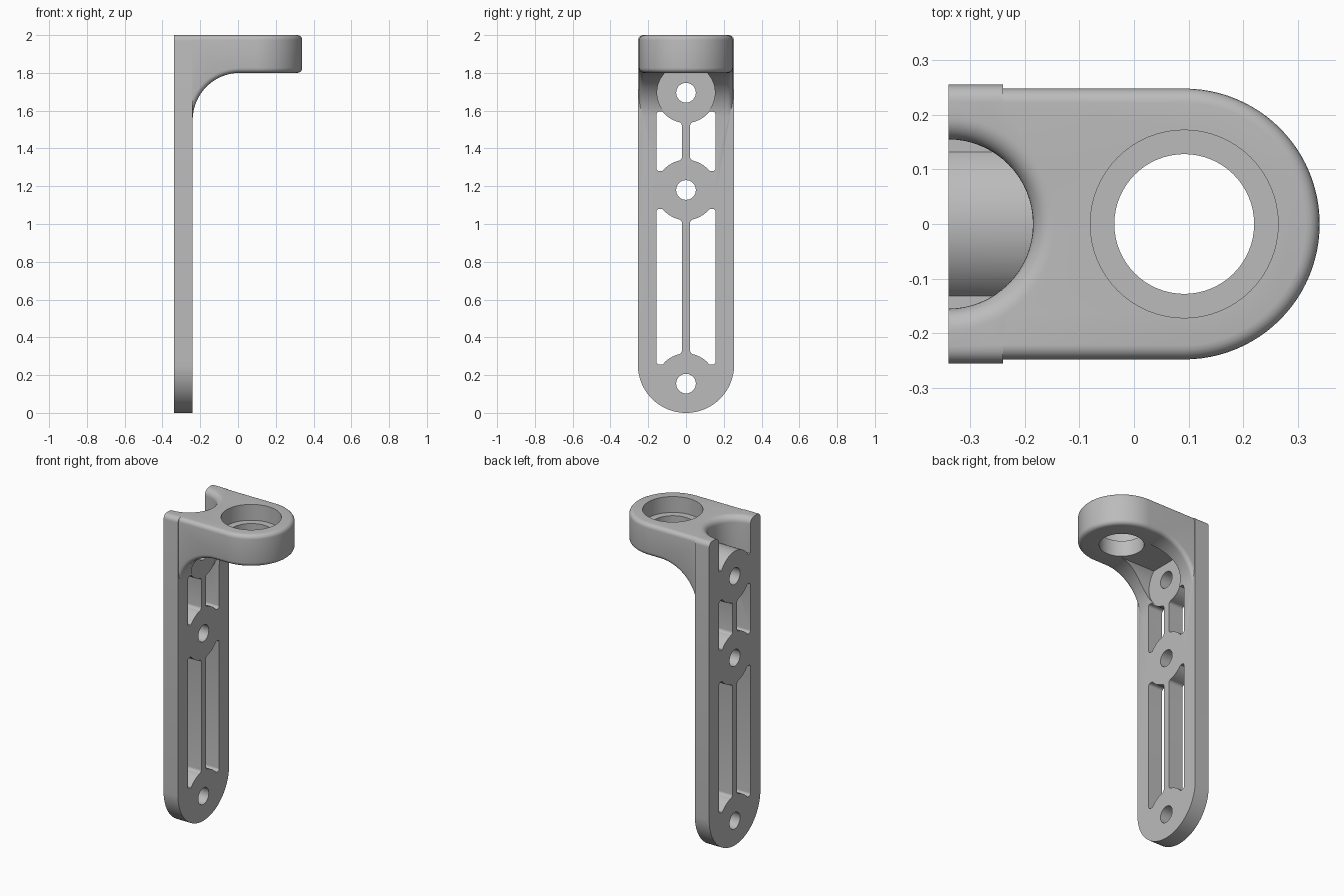
import bpy, bmesh
from math import pi, sin, cos, sqrt, radians
from mathutils import Vector

old = bpy.data.objects.get("Cube")
if old:
    bpy.data.objects.remove(old, do_unlink=True)

grey = bpy.data.materials.new("plain grey")
grey.use_nodes = True
grey.diffuse_color = (0.5, 0.5, 0.5, 1)
grey.node_tree.nodes["Principled BSDF"].inputs["Base Color"].default_value = (0.5, 0.5, 0.5, 1)


def arc(cu, cv, r, a0, a1, n=24):
    """Points on an arc, angles in degrees."""
    angles = [radians(a0 + (a1 - a0) * i / n) for i in range(n + 1)]
    return [(cu + r * cos(a), cv + r * sin(a)) for a in angles]


def place(axis, u, v, w):
    return {"x": (w, u, v), "y": (u, w, v), "z": (u, v, w)}[axis]


def prism(name, pts, axis, lo, hi, round_corners=0):
    """Extrude a 2D outline along an axis, optionally rounding its sharp corners."""
    bm = bmesh.new()
    bottom = bm.faces.new([bm.verts.new(place(axis, u, v, lo)) for u, v in pts])
    new = bmesh.ops.extrude_face_region(bm, geom=[bottom])["geom"]
    shift = Vector(place(axis, 0, 0, hi - lo))
    bmesh.ops.translate(bm, vec=shift, verts=[g for g in new if isinstance(g, bmesh.types.BMVert)])
    bmesh.ops.recalc_face_normals(bm, faces=bm.faces)
    if round_corners:
        k = "xyz".index(axis)
        sharp = [e for e in bm.edges
                 if abs((e.verts[0].co - e.verts[1].co)[k]) > 0.01
                 and e.calc_face_angle() > radians(60)]
        bmesh.ops.bevel(bm, geom=sharp, offset=round_corners, segments=5, profile=0.5, affect="EDGES")
    return finish(name, bm)


def lathe(name, cx, cy, profile, n=64):
    """Solid of rings (radius, z) stacked around a vertical axis."""
    bm = bmesh.new()
    rings = [[bm.verts.new((cx + r * cos(2 * pi * i / n), cy + r * sin(2 * pi * i / n), z))
              for i in range(n)] for r, z in profile]
    for a, b in zip(rings, rings[1:]):
        for i in range(n):
            j = (i + 1) % n
            bm.faces.new((a[i], a[j], b[j], b[i]))
    bm.faces.new(rings[0])
    bm.faces.new(rings[-1])
    bmesh.ops.recalc_face_normals(bm, faces=bm.faces)
    return finish(name, bm)


def finish(name, bm):
    mesh = bpy.data.meshes.new(name)
    bm.to_mesh(mesh)
    bm.free()
    mesh.materials.append(grey)
    ob = bpy.data.objects.new(name, mesh)
    bpy.context.collection.objects.link(ob)
    return ob


def apply(ob, mod):
    bpy.context.view_layer.objects.active = ob
    bpy.ops.object.modifier_apply(modifier=mod.name)


def combine(ob, tool, operation="DIFFERENCE"):
    mod = ob.modifiers.new("combine", "BOOLEAN")
    mod.object, mod.operation, mod.solver = tool, operation, "EXACT"
    apply(ob, mod)
    bpy.data.objects.remove(tool, do_unlink=True)


BACK, FACE = -0.34, -0.24          # plate thickness along x
HOLES = (0.155, 1.18, 1.695)       # screw hole heights
EYE = 0.092                        # centre of the arm's round end

# Upright plate with a round foot
outline = arc(0, 0.255, 0.255, 180, 360, 48)
outline += arc(0.225, 1.97, 0.03, 0, 90, 6) + arc(-0.225, 1.97, 0.03, 90, 180, 6)
bracket = prism("wall_bracket", outline, "x", BACK, FACE)

# Arm: curved side profile trimmed to a round-ended plan, edges softened
side = [(-0.3, 2), (0.5, 2), (0.5, 1.8)] + arc(0.01, 1.55, 0.25, 90, 180) + [(-0.25, 1.5), (-0.3, 1.5)]
arm = prism("arm", side, "y", -0.4, 0.4)
plan = [(-0.4, -0.248)] + arc(EYE, 0, 0.248, -90, 90, 48) + [(-0.4, 0.248)]
combine(arm, prism("arm_plan", plan, "z", 1.3, 2.2), "INTERSECT")
soft = arm.modifiers.new("soft", "BEVEL")
soft.width, soft.segments, soft.angle_limit = 0.026, 5, radians(40)
soft.use_clamp_overlap = False
apply(arm, soft)

# Round recess under the arm for the top screw
half = [p for p in arc(0, HOLES[2], 0.153, 0, 360, 96)[:-1] if p[1] < 1.8]
top = sqrt(0.153 ** 2 - (1.8005 - HOLES[2]) ** 2)
start = max(range(len(half)), key=lambda i: half[i][1] if half[i][0] < 0 else 0)
half = half[start:] + half[:start]
combine(arm, prism("recess", half + [(top, 1.8005), (-top, 1.8005)], "x", -0.4, 0.012))
combine(bracket, arm, "UNION")

# Eye: through hole with a counterbore
combine(bracket, lathe("eye_hole", EYE, 0, [(0.128, 1.7), (0.128, 1.9), (0.172, 1.9), (0.172, 2.1)]))

# Flared notch at the top back, with a domed floor around the top screw
flare = [(0.195 - r, 2 - 0.04 + z) for r, z in arc(0, 0, 0.04, 0, 90, 8)]
notch = lathe("notch", BACK, 0, [(0.155, 1.78)] + flare + [(0.195, 2.1)])
combine(notch, prism("dome", arc(0, HOLES[2], 0.157, 0, 360, 96)[:-1], "x", -0.7, 0.2))
combine(bracket, notch)

# Screw holes
for z in HOLES:
    combine(bracket, prism("screw_hole", arc(0, z, 0.052, 0, 360, 40)[:-1], "x", -0.5, -0.1))

# Paired slots that curve around the screw bosses
ys = [0.022 + (0.125 - 0.022) * i / 6 for i in range(7)]
for low, high in zip(HOLES, HOLES[1:]):
    for s in (-1, 1):
        rise = [(s * y, low + sqrt(0.16 ** 2 - y * y)) for y in ys]
        fall = [(s * y, high - sqrt(0.16 ** 2 - y * y)) for y in reversed(ys)]
        pts = rise + [(s * 0.156, low + 0.1), (s * 0.156, high - 0.1)] + fall
        combine(bracket, prism("slot", pts, "x", -0.5, -0.1, 0.015))

bpy.ops.object.select_all(action="DESELECT")
bracket.select_set(True)
bpy.context.view_layer.objects.active = bracket
bpy.ops.object.shade_smooth_by_angle(angle=radians(30))
